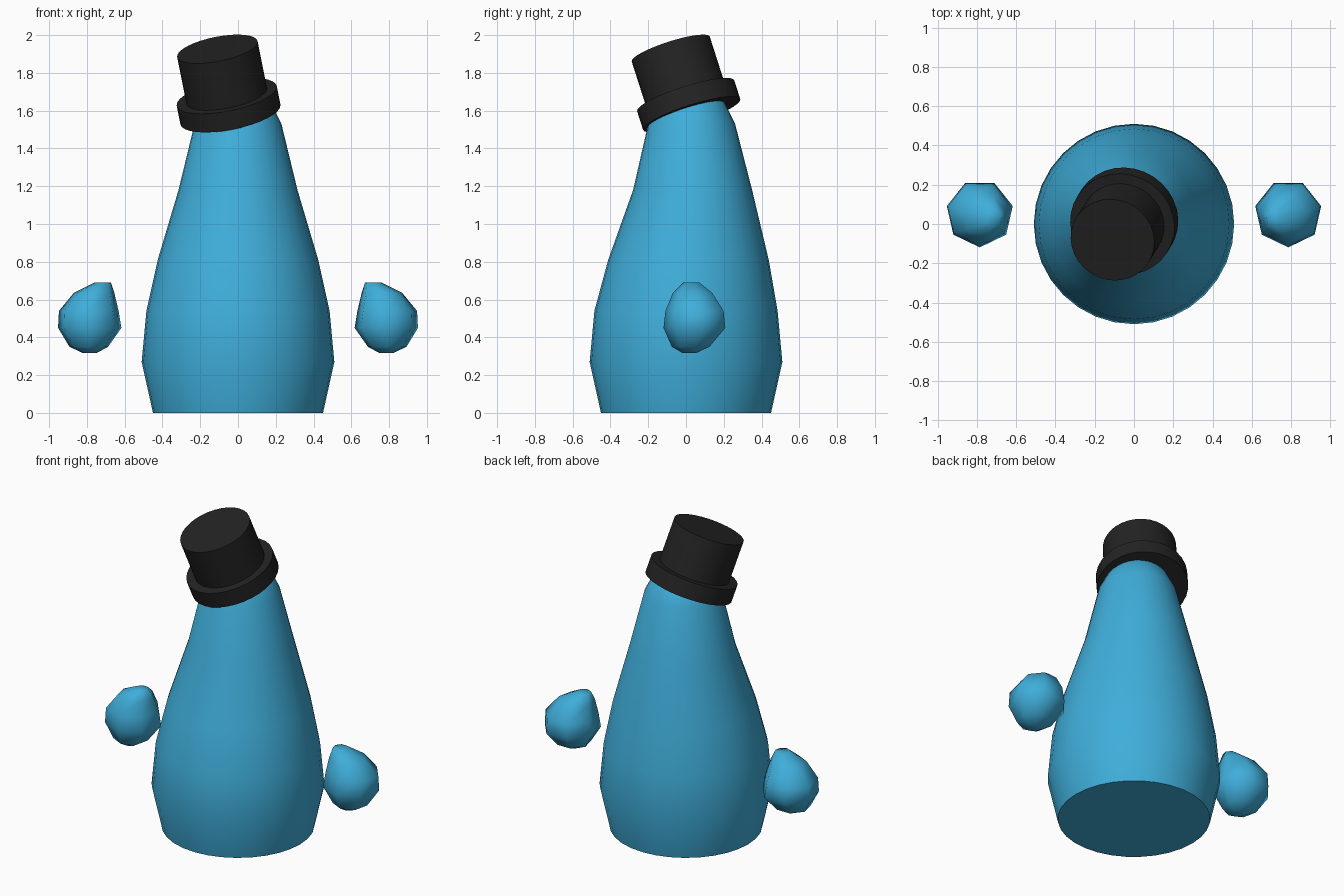
import bpy, bmesh, math
from mathutils import Matrix, Vector

if "Cube" in bpy.data.objects:
    bpy.data.objects.remove(bpy.data.objects["Cube"])


def material(name, rgb):
    m = bpy.data.materials.new(name)
    m.diffuse_color = (*rgb, 1)
    m.use_nodes = True
    m.node_tree.nodes["Principled BSDF"].inputs["Base Color"].default_value = m.diffuse_color
    return m


BLUE = material("sky_blue", (0.05, 0.42, 0.70))
BLACK = material("soft_black", (0.017, 0.017, 0.017))


def stack(name, rings, sides, mat, phase=0.0, angle=40, matrix=None):
    """Skin a stack of rings (cx, cy, z, radius) and close both ends."""
    bm = bmesh.new()
    loops = []
    for cx, cy, z, r in rings:
        loops.append([bm.verts.new((cx + r * math.cos(phase + math.tau * i / sides),
                                    cy + r * math.sin(phase + math.tau * i / sides), z))
                      for i in range(sides)])
    for a, b in zip(loops, loops[1:]):
        for i in range(sides):
            j = (i + 1) % sides
            bm.faces.new((a[i], a[j], b[j], b[i]))
    bm.faces.new(loops[0][::-1])
    bm.faces.new(loops[-1])
    bmesh.ops.recalc_face_normals(bm, faces=bm.faces)
    mesh = bpy.data.meshes.new(name)
    bm.to_mesh(mesh)
    bm.free()
    ob = bpy.data.objects.new(name, mesh)
    bpy.context.collection.objects.link(ob)
    mesh.materials.append(mat)
    if matrix:
        ob.matrix_world = matrix
    bpy.ops.object.select_all(action='DESELECT')
    ob.select_set(True)
    bpy.context.view_layer.objects.active = ob
    bpy.ops.object.shade_smooth_by_angle(angle=math.radians(angle))
    return ob


# Bottle-shaped body, leaning very slightly back towards the top
stack("body", [(0, 0, 0, 0.45), (0, 0, 0.27, 0.51), (0, 0, 0.54, 0.485),
               (0, 0.013, 0.81, 0.425), (0, 0.035, 1.18, 0.315),
               (0, 0.03, 1.53, 0.23), (0, 0.03, 1.65, 0.17), (0, 0.02, 1.72, 0.08)],
      32, BLUE)

# Tilted hat: origin at the underside of the brim
axis = Vector((-0.2, -0.32, 1)).normalized()
tilt = Matrix.Translation((-0.04, 0.03, 1.58)) @ Vector((0, 0, 1)).rotation_difference(axis).to_matrix().to_4x4()
stack("hat_brim", [(0, 0, 0, 0.27), (0, 0, 0.105, 0.27)], 32, BLACK, matrix=tilt)
stack("hat_crown", [(0, 0, 0.09, 0.217), (0, 0, 0.37, 0.217)], 32, BLACK, matrix=tilt)

# Floating lumpy hands, narrowing to a knob on the inner upper side
for side, name in ((1, "right_hand"), (-1, "left_hand")):
    rings = [(0.785, 0.02, 0.318, 0.04), (0.79, 0.03, 0.35, 0.105),
             (0.785, 0.053, 0.45, 0.172), (0.79, 0.053, 0.54, 0.162),
             (0.762, 0.04, 0.635, 0.11), (0.717, 0.03, 0.69, 0.045)]
    stack(name, [(side * x, y, z, r) for x, y, z, r in rings], 7, BLUE,
          phase=-math.pi / 2, angle=65)
